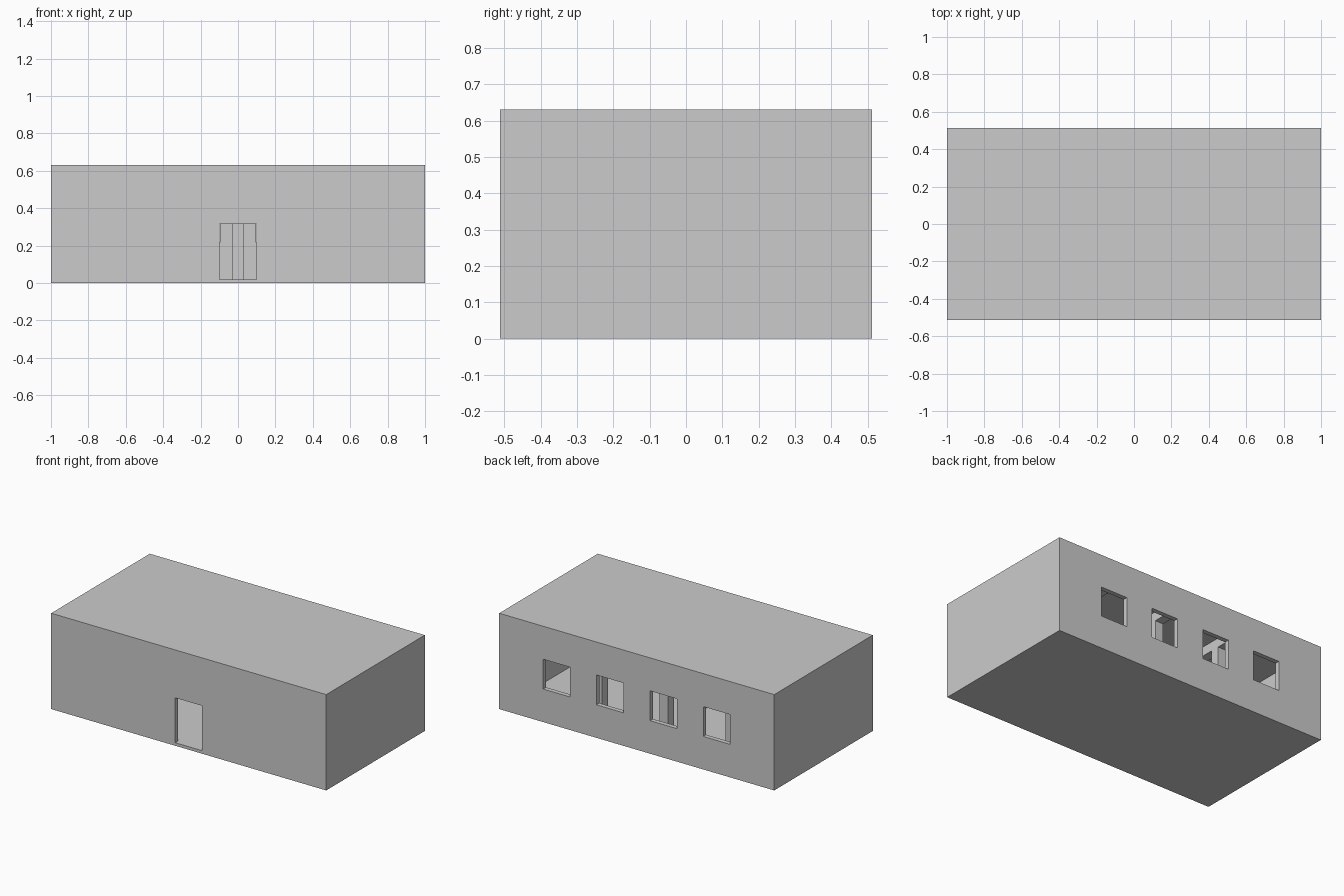
import bpy, bmesh
from mathutils import Vector

if "Cube" in bpy.data.objects:
    bpy.data.objects.remove(bpy.data.objects["Cube"])

X, Y, H = 1.0, 0.512, 0.63   # half length, half depth, height
WALL, SLAB = 0.03, 0.02


def box(name, lo, hi):
    """Box between two opposite corners."""
    lo, hi = Vector(lo), Vector(hi)
    bm = bmesh.new()
    bmesh.ops.create_cube(bm, size=1)
    for v in bm.verts:
        v.co = Vector([(lo[i] + hi[i]) / 2 + v.co[i] * (hi[i] - lo[i]) for i in range(3)])
    me = bpy.data.meshes.new(name)
    bm.to_mesh(me)
    bm.free()
    ob = bpy.data.objects.new(name, me)
    bpy.context.collection.objects.link(ob)
    return ob


def cut(target, cutter):
    """Subtract a helper box from the target."""
    cutter.hide_render = True
    cutter.hide_set(True)
    m = target.modifiers.new(cutter.name, 'BOOLEAN')
    m.operation = 'DIFFERENCE'
    m.solver = 'EXACT'
    m.object = cutter


# Hollow building shell
shell = box("building_shell", (-X, -Y, 0), (X, Y, H))
cutters = [box("room_cutter", (-X + WALL, -Y + WALL, SLAB), (X - WALL, Y - WALL, H - SLAB))]

# Front doorway
cutters.append(box("door_cutter", (-0.098, -Y - 0.1, SLAB), (0.098, -Y + 0.1, 0.315)))

# Four back windows
for i, x in enumerate((-0.582, -0.195, 0.195, 0.582)):
    cutters.append(box(f"window_cutter_{i}", (x - 0.098, Y - 0.1, 0.217), (x + 0.098, Y + 0.1, 0.413)))

for c in cutters:
    cut(shell, c)

# Bake the openings and drop the helpers
bpy.context.view_layer.update()
deps = bpy.context.evaluated_depsgraph_get()
baked = bpy.data.meshes.new_from_object(shell.evaluated_get(deps))
shell.modifiers.clear()
shell.data = baked
for c in cutters:
    bpy.data.objects.remove(c)

# Interior columns with a ceiling beam across each pair
R = 0.03
for i, x in enumerate((-0.48, 0, 0.48)):
    for side, y in (("front", -0.2), ("back", 0.2)):
        box(f"column_{side}_{i}", (x - R, y - R, SLAB), (x + R, y + R, H - SLAB))
    box(f"ceiling_beam_{i}", (x - R, -Y + WALL, H - SLAB - 0.06), (x + R, Y - WALL, H - SLAB))
